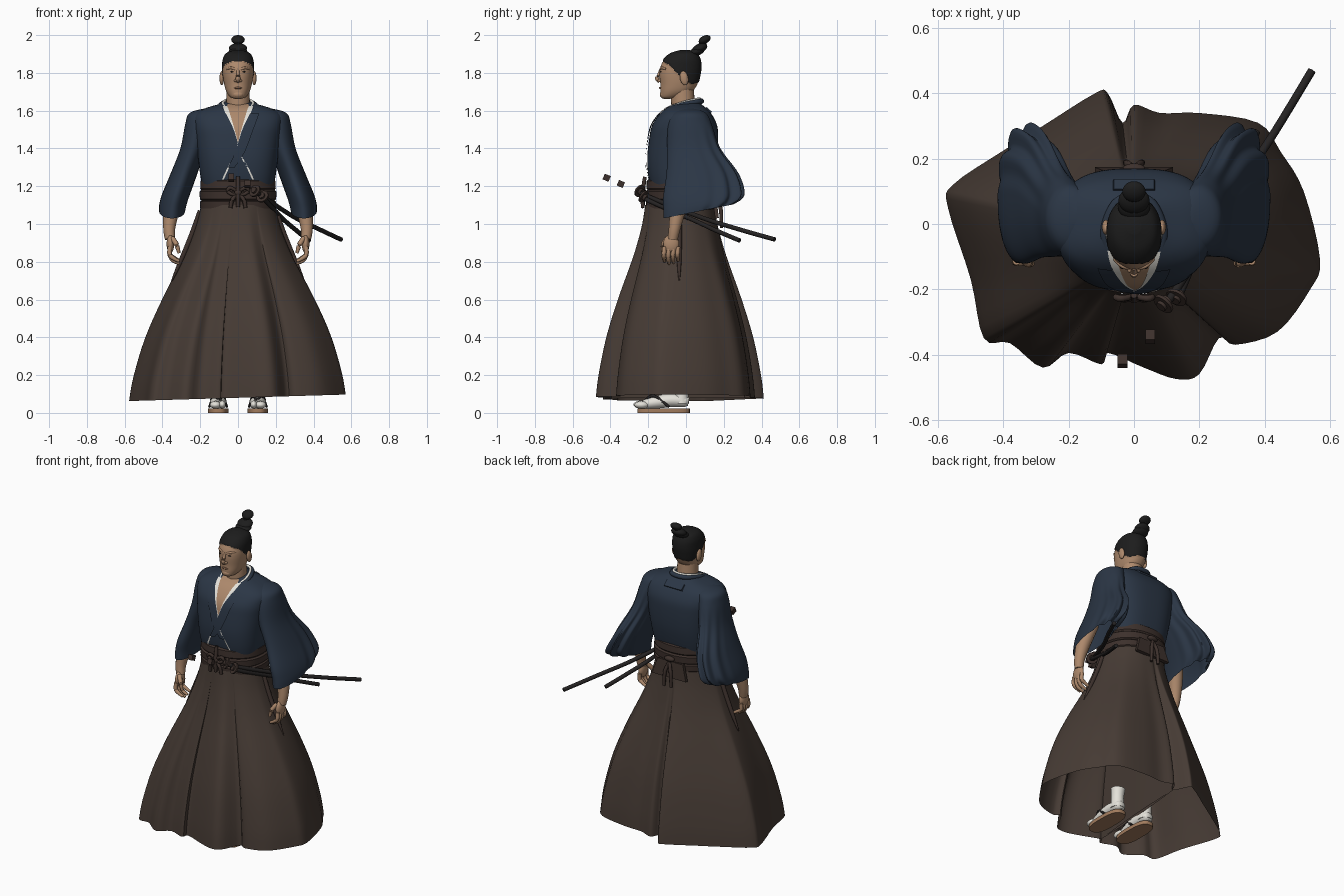
import bpy, bmesh, math
from math import sin, cos, pi
from mathutils import Vector, Matrix

if "Cube" in bpy.data.objects:
    bpy.data.objects.remove(bpy.data.objects["Cube"])


def material(name, r, g, b):
    m = bpy.data.materials.new(name)
    m.use_nodes = True
    m.diffuse_color = (r, g, b, 1)
    m.node_tree.nodes["Principled BSDF"].inputs["Base Color"].default_value = (r, g, b, 1)
    return m


SKIRT = material("skirt brown", .062, .044, .035)
SASH = material("sash brown", .046, .03, .025)
NAVY = material("jacket navy", .024, .037, .06)
SKIN = material("skin tan", .42, .25, .15)
LIPS = material("lip brown", .3, .16, .095)
HAIR = material("hair black", .012, .012, .012)
WHITE = material("linen white", .78, .76, .7)
WOOD = material("sandal tan", .36, .2, .11)
LACQUER = material("lacquer black", .018, .016, .016)


def spline(pts, steps, closed=False):
    """Smooth resampling of tuples of any length."""
    n, out = len(pts), []
    pick = (lambda i: pts[i % n]) if closed else (lambda i: pts[min(max(i, 0), n - 1)])
    for i in range(n if closed else n - 1):
        quad = list(zip(pick(i - 1), pick(i), pick(i + 1), pick(i + 2)))
        for s in range(steps):
            t = s / steps
            out.append(tuple(b + .5 * t * (c - a + t * (2*a - 5*b + 4*c - d + t * (3*(b - c) + d - a)))
                             for a, b, c, d in quad))
    return out if closed else out + [tuple(pts[-1])]


def finish(name, bm, mats, angle=45):
    bmesh.ops.recalc_face_normals(bm, faces=bm.faces)
    me = bpy.data.meshes.new(name)
    bm.to_mesh(me)
    bm.free()
    for m in mats:
        me.materials.append(m)
    ob = bpy.data.objects.new(name, me)
    bpy.context.collection.objects.link(ob)
    bpy.ops.object.select_all(action='DESELECT')
    ob.select_set(True)
    bpy.context.view_layer.objects.active = ob
    bpy.ops.object.shade_smooth_by_angle(angle=math.radians(angle))
    return ob


def loft_bm(rings, caps=(True, True), loop=True):
    bm = bmesh.new()
    rows = [[bm.verts.new(p) for p in r] for r in rings]
    n = len(rows[0])
    for a, b in zip(rows, rows[1:]):
        for j in range(n if loop else n - 1):
            k = (j + 1) % n
            bm.faces.new((a[j], a[k], b[k], b[j]))
    for use, row in zip(caps, (rows[0], rows[-1])):
        if use:
            bm.faces.new(row)
    return bm


def oval(z, rx, front, back, n=48, p=2.0, cx=0):
    mid, ry = (front + back) / 2, (back - front) / 2
    bend = lambda v: math.copysign(abs(v) ** (2 / p), v)
    return [(cx + rx * bend(cos(2*pi*j/n)), mid + ry * bend(sin(2*pi*j/n)), z) for j in range(n)]


def tube(name, pts, mat, n=10, flat=1.0, steps=5):
    """Round or flattened tube along (x, y, z, radius) points."""
    path, rings = spline(pts, steps), []
    for i, q in enumerate(path):
        d = Vector(path[min(i + 1, len(path) - 1)][:3]) - Vector(path[max(i - 1, 0)][:3])
        side = d.cross(Vector((0, 0, 1)) if abs(d.normalized().z) < .9 else Vector((0, 1, 0))).normalized()
        up = side.cross(d).normalized()
        rings.append([Vector(q[:3]) + q[3] * (side * cos(2*pi*j/n) + up * flat * sin(2*pi*j/n)) for j in range(n)])
    return finish(name, loft_bm(rings), [mat], 60)


def blob(name, loc, size, mat, tilt=0):
    bm = bmesh.new()
    bmesh.ops.create_uvsphere(bm, u_segments=20, v_segments=12, radius=1)
    bm.transform(Matrix.Translation(loc) @ Matrix.Rotation(tilt, 4, 'X') @ Matrix.Diagonal((*size, 1)))
    return finish(name, bm, [mat])


def block(name, loc, size, mat, top=1.0, tilt=0):
    bm = bmesh.new()
    bmesh.ops.create_cube(bm, size=1)
    for v in bm.verts:
        if v.co.z > 0:
            v.co.x *= top
    bm.transform(Matrix.Translation(loc) @ Matrix.Rotation(tilt, 4, 'X') @ Matrix.Diagonal((*size, 1)))
    return finish(name, bm, [mat], 30)


# Pleated skirt: irregular hem blended up to an oval waist
hem = spline([(-.57, .05), (-.555, .12), (-.4, .225), (-.28, .3), (-.12, .4), (-.08, .4), (-.035, .31),
              (0, .365), (.08, .34), (.2, .34), (.38, .31), (.45, .22), (.52, .1), (.57, -.11), (.54, -.2),
              (.44, -.33), (.31, -.37), (.26, -.35), (.2, -.46), (.13, -.475), (.03, -.44), (-.08, -.395),
              (-.1, -.43), (-.2, -.395), (-.28, -.44), (-.38, -.365), (-.46, -.35), (-.5, -.17)], 4, True)
rings = []
for z, t in spline([(.08, 1), (.2, .945), (.4, .79), (.6, .56), (.8, .29), (.9, .17), (1.0, .07), (1.1, 0)], 4):
    ring = []
    for x, y in hem:
        a = math.atan2(y / .43, x / .57)
        wx, wy = .195 * cos(a), -.033 + .183 * sin(a)
        ring.append((wx + (x - wx) * t, wy + (y - wy) * t, z + .03 * x * t))
    rings.append(ring)
finish("skirt", loft_bm(rings, (False, False)), [SKIRT], 50)

# Inner leg walls joining the back slit to the front pleat, closed at the crotch
BACK, FRONT = 24, 84
walls = []
for s in (-1, 1):
    rows = []
    for ring in rings[:15]:
        b, f = Vector(ring[BACK]), Vector(ring[FRONT])
        gap = s * .015 * max(0, .72 - b.z)
        rows.append([b.lerp(f, i / 8) + Vector((gap * sin(pi * i / 8), 0, 0)) for i in range(9)])
    walls += rows if s < 0 else rows[::-1]
finish("inner_leg_walls", loft_bm(walls, (False, False), False), [SKIRT])

# Jacket body
POWER = 2.8
body = spline([(1.18, .185, -.185, .13), (1.26, .2, -.2, .15), (1.35, .212, -.205, .165), (1.45, .226, -.195, .17),
               (1.52, .236, -.18, .165), (1.575, .232, -.145, .14), (1.61, .18, -.11, .11),
               (1.635, .1, -.065, .08), (1.65, .06, -.03, .06)], 6)
finish("jacket_body", loft_bm([oval(*r, 64, POWER) for r in body]), [NAVY], 60)


def chest(x, z):
    """Front surface of the jacket body."""
    for a, b in zip(body, body[1:]):
        if a[0] <= z <= b[0]:
            t = (z - a[0]) / (b[0] - a[0])
            _, rx, f, k = [p + (q - p) * t for p, q in zip(a, b)]
            return (f + k) / 2 - (k - f) / 2 * max(0, 1 - abs(x / rx) ** POWER) ** (1 / POWER)
    return -.06


def ribbon(name, pts, off, mat):
    """Strip laid on the chest along (x, z, width) points."""
    rings = [[(x + w * s, chest(x + w * s, z) - off, z) for s in (-.5, -.25, 0, .25, .5)]
             for x, z, w in spline(pts, 6)]
    return finish(name, loft_bm(rings, (False, False), False), [mat])


ribbon("bare_chest", [(0, 1.4, .004), (0, 1.5, .05), (0, 1.6, .115), (0, 1.635, .11)], .004, SKIN)
for s, side in ((1, "left"), (-1, "right")):
    lift = .0015 * s
    ribbon(side + "_under_collar", [(0, 1.41, .012), (s*.026, 1.5, .016), (s*.06, 1.6, .024), (s*.07, 1.625, .022)],
           .006 + lift, WHITE)
    ribbon(side + "_lapel", [(-s*.035, 1.3, .035), (s*.01, 1.38, .05), (s*.052, 1.5, .058), (s*.088, 1.585, .048)],
           .008 + lift, NAVY)
    ribbon(side + "_lower_edge", [(s*.015, 1.36, .007), (s*.05, 1.3, .009), (s*.08, 1.235, .01)], .005 + lift, WHITE)
for name, r, out, drop, mat in (("neck_lining", .0075, 1, 0, WHITE), ("jacket_collar", .014, 1.13, .013, NAVY)):
    half = [(.068, -.085, 1.615), (.08, -.02, 1.642), (.05, .055, 1.66)]
    path = half + [(0, .073, 1.663)] + [(-x, y, z) for x, y, z in reversed(half)]
    tube(name, [(x * out, y * out, z - drop, r) for x, y, z in path], mat)
block("collar_back_flap", (0, .118, 1.603), (.13, .04, .012), NAVY, .95, -.7)

# Sleeves with back folds, arms and hands
sleeve = spline([(1.612, .165, .02, .01, .02, 0, 0), (1.588, .188, .02, .068, .085, 0, 0),
                 (1.53, .208, .02, .071, .115, 0, 0), (1.4, .238, .04, .067, .14, 0, .4),
                 (1.27, .285, .082, .07, .185, 0, .9), (1.15, .327, .088, .073, .208, .05, 1.1),
                 (1.08, .344, .08, .072, .2, .12, 1), (1.03, .349, .06, .068, .18, .2, 1)], 5)
for s, side in ((1, "left"), (-1, "right")):
    rings = []
    for z, cx, cy, rx, ry, slope, fold in sleeve:
        ring = []
        for j in range(88):
            a = 2 * pi * j / 88
            k = 1 + .075 * fold * max(0, sin(a)) * cos(11 * a)
            y = cy + ry * k * sin(a)
            ring.append((s * (cx + rx * cos(a) * (k + 2 * (k - 1))), y, z + slope * (y + .12)))
        rings.append(ring)
    finish(side + "_sleeve", loft_bm(rings, (True, False)), [NAVY], 60)
    tube(side + "_forearm", [(s*.32, .0, 1.2, .042), (s*.35, -.04, 1.08, .042), (s*.364, -.06, .98, .032),
                             (s*.36, -.07, .92, .027)], SKIN, 14)
    blob(side + "_palm", (s*.358, -.078, .895), (.02, .042, .05), SKIN)
    for i in range(4):
        y, low = -.114 + .024 * i, .012 * abs(i - 1.3)
        tube(side + "_finger", [(s*.36, y, .88, .012), (s*.362, y - .003, .84, .012),
                                (s*.345, y - .003, .805 + low, .011), (s*.312, y, .787 + low, .008)], SKIN, 8)
    tube(side + "_thumb", [(s*.348, -.098, .925, .014), (s*.325, -.12, .89, .013), (s*.312, -.122, .845, .008)], SKIN, 8)

# Neck and head; the hair is a raised region of the same surface
tube("neck", [(0, -.005, 1.56, .064), (0, -.015, 1.63, .063), (0, -.02, 1.73, .06)], SKIN, 24)
head = spline([(1.662, .015, -.118, -.09), (1.672, .04, -.133, -.03), (1.7, .061, -.136, .03), (1.74, .073, -.136, .06),
               (1.79, .08, -.14, .073), (1.83, .081, -.136, .078), (1.87, .077, -.115, .073),
               (1.9, .06, -.08, .055), (1.916, .02, -.03, .015)], 8)
bm = loft_bm([oval(*r, 96, 2.2) for r in head])


def in_hair(co):
    edge = 1.862 - 4 * co.x ** 2 - .95 * min(max(co.y + .085, 0), .115)
    return co.z > edge


for f in bm.faces:
    f.material_index = int(in_hair(f.calc_center_median()))
for v in bm.verts:
    if in_hair(v.co):
        v.co = Vector((0, -.02, 1.8)) + (v.co - Vector((0, -.02, 1.8))) * 1.045
finish("head", bm, [SKIN, HAIR], 60)
tube("nose", [(0, -.134, 1.82, .007), (0, -.144, 1.79, .009), (0, -.152, 1.77, .013), (0, -.14, 1.754, .01)], SKIN)
tube("mouth", [(-.026, -.128, 1.718, .002), (0, -.138, 1.721, .006), (.026, -.128, 1.718, .002)], LIPS, 8)
blob("chin", (0, -.12, 1.686), (.03, .019, .02), SKIN)
for s, side in ((1, "left"), (-1, "right")):
    blob(side + "_nostril", (s*.012, -.139, 1.759), (.009, .011, .008), SKIN)
    blob(side + "_eye", (s*.032, -.133, 1.806), (.011, .005, .003), HAIR)
    tube(side + "_brow", [(s*.01, -.134, 1.817, .006), (s*.035, -.129, 1.826, .007), (s*.06, -.106, 1.821, .006)], SKIN, 8)
    blob(side + "_ear", (s*.086, -.01, 1.772), (.012, .022, .038), SKIN, .2)

# Topknot
blob("knot_base", (0, .055, 1.912), (.05, .045, .022), HAIR, .3)
blob("knot_ball", (0, .072, 1.93), (.048, .043, .024), HAIR, .4)
tube("knot_stem", [(0, .07, 1.92, .02), (0, .085, 1.95, .018), (0, .097, 1.975, .02)], HAIR, 16)
blob("knot_tip", (0, .099, 1.976), (.036, .034, .021), HAIR, .45)

# Layered sash, front bow and back plate
bands = [(1.075, 0), (1.083, .01), (1.118, .012), (1.125, .003), (1.132, .012), (1.172, .014), (1.18, .004),
         (1.188, .01), (1.228, .008), (1.238, -.005)]
finish("sash", loft_bm([oval(z, .19 + d, -.2 - d, .145 + d, 64, 2.2) for z, d in bands]), [SASH], 30)
blob("bow_knot", (0, -.224, 1.165), (.02, .018, .018), SASH)
for s in (1, -1):
    tube("bow_loop", [(0, -.222, 1.17, .008), (s*.04, -.228, 1.192, .01), (s*.055, -.224, 1.175, .01),
                      (s*.03, -.228, 1.157, .009), (0, -.224, 1.16, .008)], SASH)
    tube("bow_tail", [(0, -.224, 1.16, .008), (s*.03, -.23, 1.13, .011), (s*.04, -.228, 1.085, .01)], SASH)
    tube("back_tie", [(0, .17, 1.13, .01), (s*.02, .185, 1.07, .011), (s*.025, .188, .98, .009)], SASH)
    tube("side_tie", [(s*.2, -.035, 1.07, .013), (s*.25, -.036, .93, .014), (s*.305, -.036, .8, .012),
                      (s*.35, -.036, .7, .004)], SASH, 8)
tube("bow_stem", [(0, -.218, 1.25, .01), (0, -.228, 1.17, .012), (0, -.228, 1.09, .01)], SASH)
block("back_plate", (0, .158, 1.08), (.24, .02, .1), SASH, .75, .12)
blob("back_knot", (0, .168, 1.15), (.035, .018, .016), SASH)

# Two sheathed swords with guards and grip fittings
swords = {"long": [(.09, -.245, 1.175), (.13, -.2, 1.145), (.3, .08, 1.035), (.43, .28, .972), (.545, .47, .918)],
          "short": [(.13, -.225, 1.145), (.15, -.19, 1.12), (.24, .03, 1.025), (.31, .16, .965), (.375, .285, .912)]}
for name, path in swords.items():
    tube(name + "_sheath", [(*p, .0125) for p in path], LACQUER, 12, .95)
    a, b = Vector(path[0]), Vector(path[1])
    d = (b - a).normalized() * .005
    tube(name + "_guard", [(*(a - d), .034), (*(a + d), .034)], SASH, 20, 1, 1)
    tube(name + "_collar", [(*(a - d * 3), .017), (*(a + d * 4), .018)], SASH, 14, 1, 1)
for loc in ((-.035, -.42, 1.245), (.05, -.345, 1.212)):
    block("grip_fitting", loc, (.03, .034, .032), SASH, 1, -.4)

# Sandals, split-toe socks and straps
for s, side in ((1, "left"), (-1, "right")):
    x = s * .105
    finish(side + "_sandal", loft_bm([oval(z, .055, -.258, .02, 40, 2.8, x) for z in (0, .023)]), [WOOD])
    tube(side + "_sock", [(x, -.225, .045, .028), (x, -.15, .057, .04), (x, -.08, .067, .043), (x, -.01, .062, .038),
                          (x, .014, .058, .025)], WHITE, 18, .85)
    blob(side + "_toes", (x + s*.014, -.235, .042), (.03, .038, .02), WHITE)
    blob(side + "_big_toe", (x - s*.022, -.238, .044), (.018, .04, .021), WHITE)
    tube(side + "_ankle", [(x, -.025, .05, .042), (x, -.025, .12, .037), (x, -.02, .18, .043)], WHITE, 18)
    for k in (1, -1):
        tube(side + "_strap", [(x - s*.008, -.225, .06, .007), (x + k*.022, -.17, .09, .008),
                               (x + k*.046, -.09, .032, .007)], LACQUER, 8)
